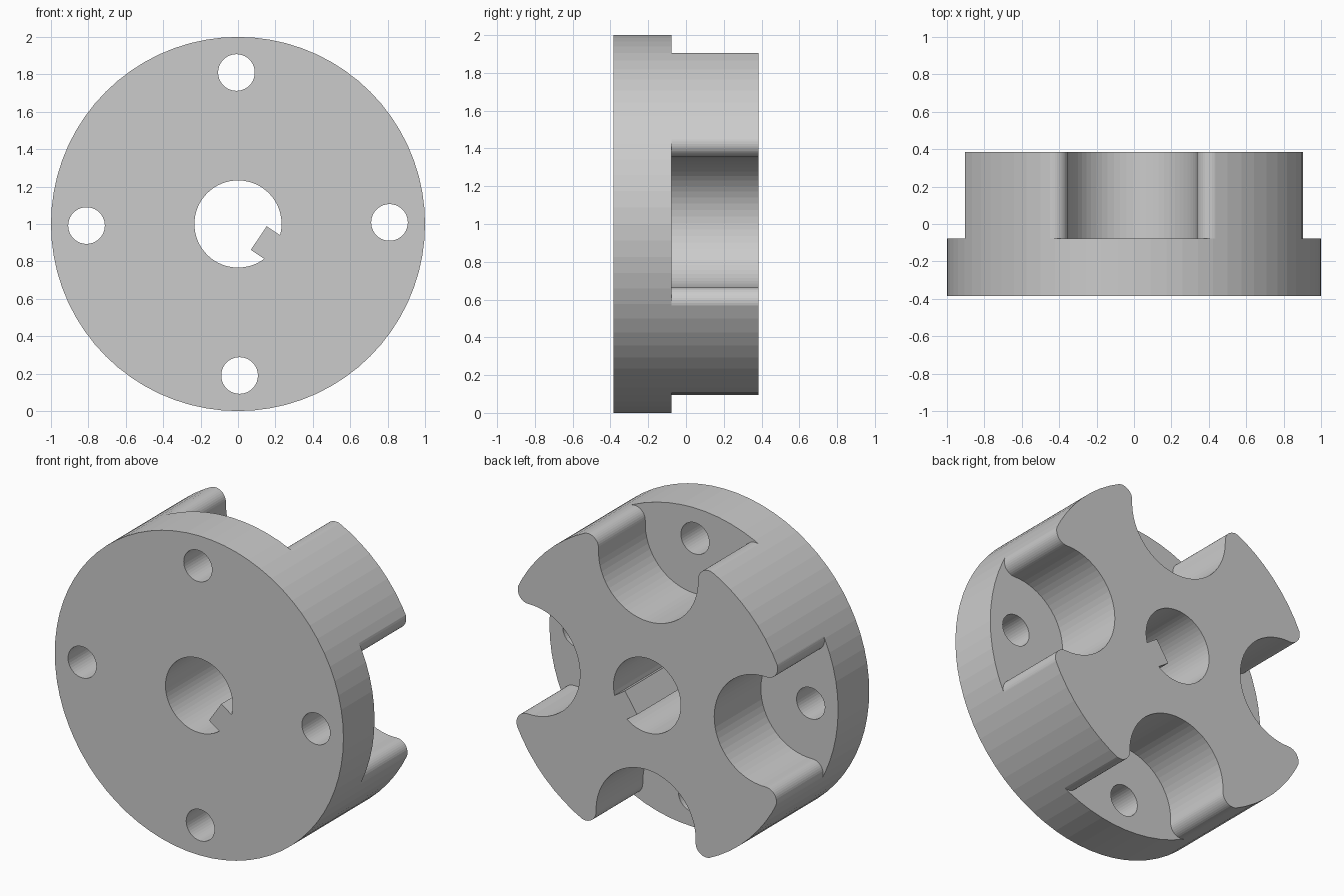
import bpy, bmesh
from math import sin, cos, atan2, asin, sqrt, pi, radians

if "Cube" in bpy.data.objects:
    bpy.data.objects.remove(bpy.data.objects["Cube"])

CENTER_Z = 1.0
Y_FRONT, Y_STEP, Y_BACK = -0.385, -0.077, 0.385
TWIST = radians(0.6)


def arc(cx, cy, r, a0, a1, n):
    return [(cx + r * cos(a0 + (a1 - a0) * i / n), cy + r * sin(a0 + (a1 - a0) * i / n))
            for i in range(n + 1)]


def turn(pts, a):
    return [(x * cos(a) - y * sin(a), x * sin(a) + y * cos(a)) for x, y in pts]


def prism(name, pts, y0, y1):
    """Extrude an x-z outline (relative to the axis) from y0 to y1."""
    bm = bmesh.new()
    face = bm.faces.new([bm.verts.new((x, y0, CENTER_Z + z)) for x, z in pts])
    out = bmesh.ops.extrude_face_region(bm, geom=[face])
    for v in out["geom"]:
        if isinstance(v, bmesh.types.BMVert):
            v.co.y = y1
    bmesh.ops.recalc_face_normals(bm, faces=bm.faces)
    mesh = bpy.data.meshes.new(name)
    bm.to_mesh(mesh)
    bm.free()
    obj = bpy.data.objects.new(name, mesh)
    bpy.context.collection.objects.link(obj)
    return obj


# Full-length round blank
hub = prism("flanged_hub", arc(0, 0, 1.0, 0, 2 * pi, 72)[:-1], Y_FRONT, Y_BACK)
cutters = []

# Bore outline with the inward key
R, KEY_IN, KEY_HALF, KEY_ANGLE = 0.233, 0.134, 0.076, radians(-34)
b = asin(KEY_HALF / R)
bore = arc(0, 0, R, b, 2 * pi - b, 56) + [(KEY_IN, -KEY_HALF), (KEY_IN, KEY_HALF)]
cutters.append(prism("bore_cutter", turn(bore, KEY_ANGLE), -0.6, 0.6))

# Notch outline: round pocket flaring into rounded arm tips
PITCH, NOTCH, TIP = 0.81, 0.345, 0.073
fa = ((1 - TIP) ** 2 - (NOTCH + TIP) ** 2 + PITCH ** 2) / (2 * PITCH)
fh = sqrt((1 - TIP) ** 2 - fa ** 2)
out = atan2(fh, fa)
meet = atan2(fh, fa - PITCH)
tip = [(1.2 * cos(out), 1.2 * sin(out))] + arc(fa, fh, TIP, out, meet - pi, 12)
notch = tip + arc(PITCH, 0, NOTCH, meet, 2 * pi - meet, 32)[1:-1]
notch += [(x, -y) for x, y in reversed(tip)]

# Four notches, each with a bolt hole through the flange
for k in range(4):
    a = TWIST + k * pi / 2
    cutters.append(prism("notch_cutter", turn(notch, a), Y_STEP, 0.6))
    hole = arc(PITCH, 0, 0.098, 0, 2 * pi, 40)[:-1]
    cutters.append(prism("bolt_hole_cutter", turn(hole, a), -0.6, 0.0))

for c in cutters:
    c.hide_render = True
    c.display_type = 'WIRE'
    mod = hub.modifiers.new(c.name, 'BOOLEAN')
    mod.operation = 'DIFFERENCE'
    mod.solver = 'EXACT'
    mod.object = c

# Apply the cuts and drop the cutters
bpy.context.view_layer.objects.active = hub
hub.select_set(True)
for mod in list(hub.modifiers):
    bpy.ops.object.modifier_apply(modifier=mod.name)
for c in cutters:
    bpy.data.objects.remove(c, do_unlink=True)
